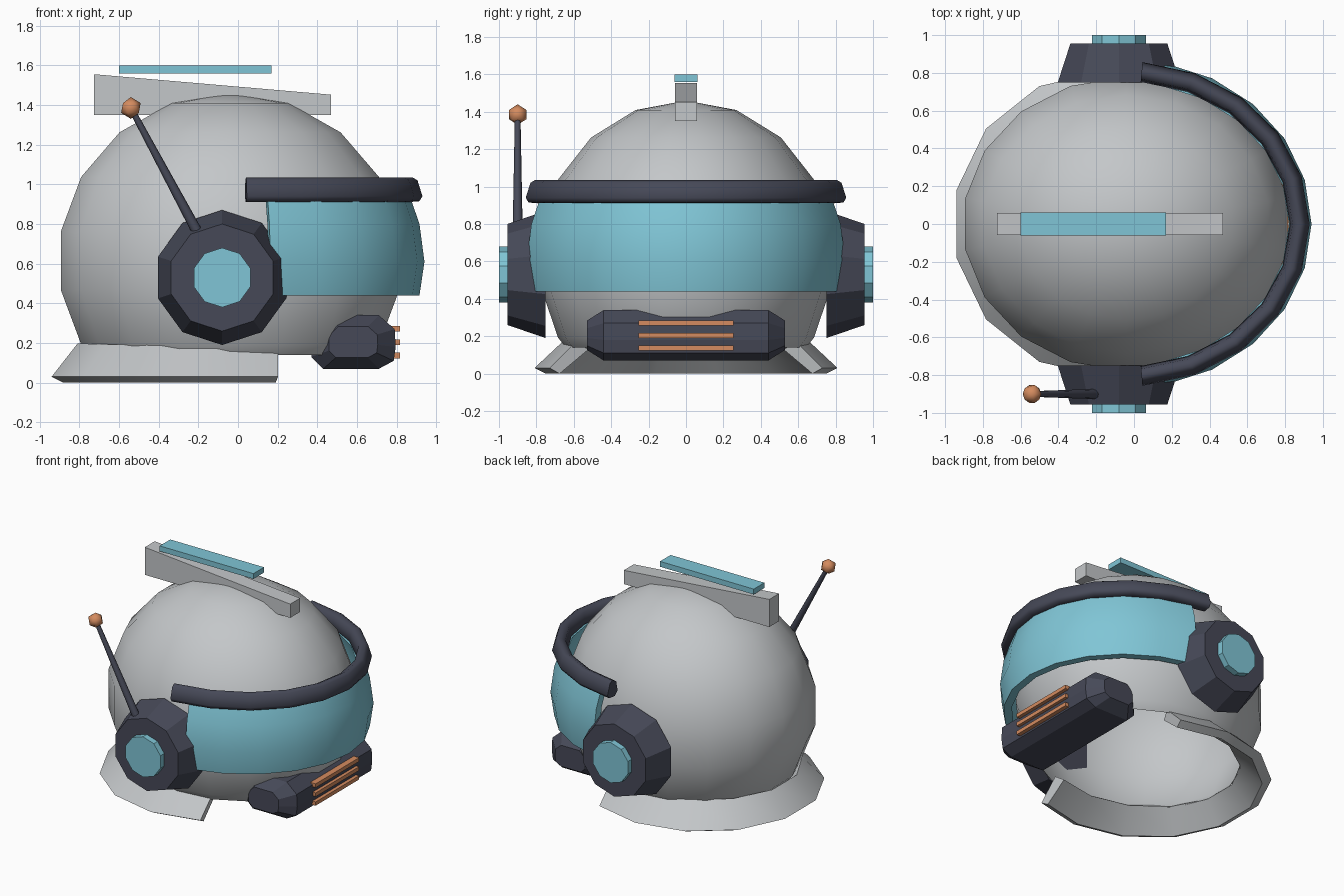
import bpy, bmesh, math
from mathutils import Vector

if "Cube" in bpy.data.objects:
    bpy.data.objects.remove(bpy.data.objects["Cube"])


def material(name, rgb):
    m = bpy.data.materials.new(name)
    m.diffuse_color = (*rgb, 1)
    m.use_nodes = True
    m.node_tree.nodes["Principled BSDF"].inputs["Base Color"].default_value = m.diffuse_color
    return m


GREY = material("light_grey", (0.55, 0.57, 0.585))
CYAN = material("visor_cyan", (0.215, 0.56, 0.67))
DARK = material("dark_slate", (0.061, 0.066, 0.096))
ORANGE = material("copper_orange", (0.66, 0.26, 0.115))


def finish(name, bm, mat, smooth=None):
    bmesh.ops.recalc_face_normals(bm, faces=bm.faces)
    me = bpy.data.meshes.new(name)
    bm.to_mesh(me)
    bm.free()
    me.materials.append(mat)
    ob = bpy.data.objects.new(name, me)
    bpy.context.collection.objects.link(ob)
    if smooth:
        bpy.ops.object.select_all(action='DESELECT')
        ob.select_set(True)
        bpy.context.view_layer.objects.active = ob
        bpy.ops.object.shade_smooth_by_angle(angle=math.radians(smooth))
    return ob


def loft(name, sections, mat, smooth=None):
    """Skin a row of closed cross-sections and cap both ends."""
    bm = bmesh.new()
    rows = [[bm.verts.new(p) for p in s] for s in sections]
    n = len(rows[0])
    for a, b in zip(rows, rows[1:]):
        for i in range(n):
            j = (i + 1) % n
            bm.faces.new((a[i], a[j], b[j], b[i]))
    bm.faces.new(rows[0])
    bm.faces.new(rows[-1])
    return finish(name, bm, mat, smooth)


def sweep(name, profile, half_angle, steps, mat, smooth):
    """Sweep (radial offset, z) points around the front of the helmet."""
    sections = []
    for k in range(steps + 1):
        t = math.radians(half_angle) * (2 * k / steps - 1)
        sections.append([(-0.04 + (0.98 + d) * math.cos(t),
                          (0.87 + d) * math.sin(t), z) for d, z in profile])
    return loft(name, sections, mat, smooth)


def box(name, x, y, z, mat):
    return loft(name, [[(x[0], v, z[0]), (x[1], v, z[0]),
                        (x[1], v, z[1]), (x[0], v, z[1])] for v in y], mat)


def decagon(r, y):
    return [(-0.08 + r * math.sin(k * math.pi / 5), y,
             0.53 + r * math.cos(k * math.pi / 5)) for k in range(10)]


# Shell: squashed sphere, open at the neck
bm = bmesh.new()
bmesh.ops.create_uvsphere(bm, u_segments=18, v_segments=9, radius=1)
for v in bm.verts:
    v.co = Vector((-0.04 + 0.88 * v.co.x, 0.79 * v.co.y, 0.615 + 0.845 * v.co.z))
bmesh.ops.bisect_plane(bm, geom=bm.verts[:] + bm.edges[:] + bm.faces[:],
                       plane_co=(0, 0, 0.14), plane_no=(0, 0, -1), clear_outer=True)
finish("helmet_shell", bm, GREY, 50)

# Flared collar around the back of the neck: (centre x, x radius, y radius, z, back rise)
collar = [(-0.15, 0.81, 0.81, 0.03, 0), (-0.11, 0.717, 0.65, 0.18, 0.018),
          (-0.11, 0.66, 0.58, 0.135, 0.015), (-0.14, 0.76, 0.75, 0.0, 0)]
sections = []
for k in range(10):
    t = math.tau / 14 * (k - 4.5)
    sections.append([(c - a * math.cos(t), b * math.sin(t), z + rise * math.cos(t))
                     for c, a, b, z, rise in collar])
loft("neck_collar", sections, GREY, 60)

# Visor and the rim above it
sweep("visor", [(-0.025, 0.44), (0, 0.61), (-0.025, 0.8), (-0.07, 0.93),
                (-0.12, 0.93), (-0.075, 0.8), (-0.055, 0.61), (-0.08, 0.44)],
      78, 10, CYAN, 40)
sweep("visor_rim", [(-0.025, 0.915), (-0.01, 0.94), (-0.035, 1.02), (-0.06, 1.035),
                    (-0.1, 1.015), (-0.115, 0.94), (-0.085, 0.91)],
      85, 10, DARK, 60)

# Ear pods with coloured caps
for side, s in (("right", -1), ("left", 1)):
    loft(side + "_ear_pod", [decagon(0.34, s * 0.75), decagon(0.27, s * 0.955)], DARK)
    loft(side + "_ear_cap", [decagon(0.15, s * 0.94), decagon(0.15, s * 1.0)], CYAN)

# Antenna rod and ball
foot, tip = Vector((-0.20, -0.9, 0.75)), Vector((-0.54, -0.9, 1.385))
turn = (tip - foot).to_track_quat('Z', 'Y')
loft("antenna_rod", [[p + turn @ Vector((r * math.cos(k * math.tau / 8),
                                         r * math.sin(k * math.tau / 8), 0))
                      for k in range(8)] for p, r in ((foot, 0.027), (tip, 0.015))],
     DARK, 50)
bm = bmesh.new()
bmesh.ops.create_icosphere(bm, subdivisions=1, radius=0.055)
bmesh.ops.translate(bm, verts=bm.verts, vec=(-0.54, -0.9, 1.385))
finish("antenna_ball", bm, ORANGE, 60)

# Crest fin with the strip above it
loft("crest_fin", [[(-0.725, y, 1.35), (0.47, y, 1.35), (0.47, y, 1.452),
                    (-0.725, y, 1.555)] for y in (-0.058, 0.058)], GREY)
box("crest_strip", (-0.6, 0.17), (-0.062, 0.062), (1.56, 1.6), CYAN)

# Chin unit: chamfered bar with narrowed ends
chin = [(0.71, 0.34), (0.79, 0.27), (0.795, 0.18), (0.785, 0.11), (0.71, 0.07),
        (0.43, 0.07), (0.37, 0.13), (0.37, 0.26), (0.45, 0.34)]
sections = []
for y, k in ((-0.53, 0.58), (-0.44, 1), (0.44, 1), (0.53, 0.58)):
    sections.append([(0.58 + (x - 0.58) * k, y, 0.205 + (z - 0.205) * k) for x, z in chin])
loft("chin_unit", sections, DARK)

# Grille bars
for i, z in enumerate((0.137, 0.204, 0.271)):
    box("grille_bar_%d" % (i + 1), (0.77, 0.817), (-0.255, 0.255), (z - 0.014, z + 0.014), ORANGE)
